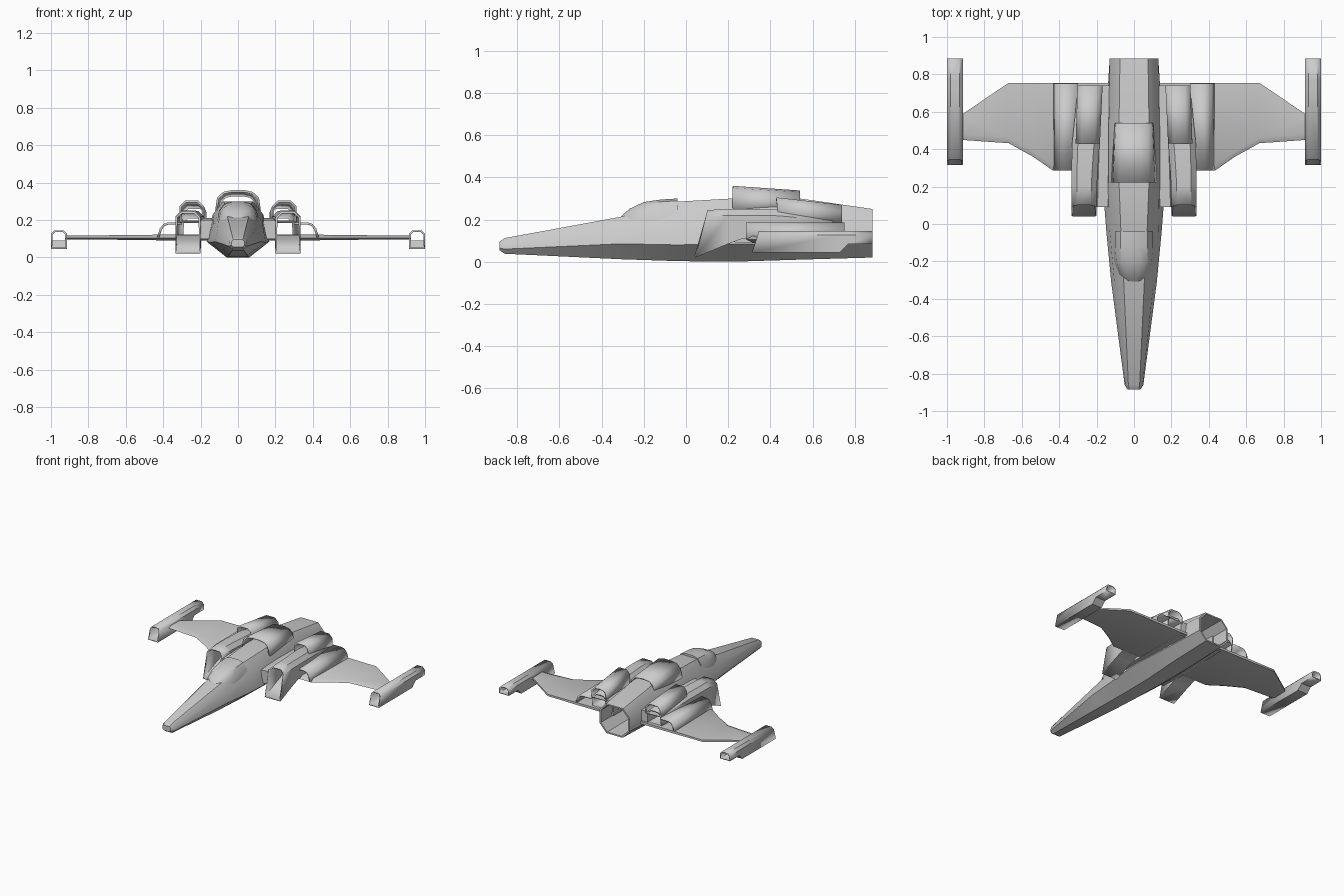
import bpy, bmesh, math

if "Cube" in bpy.data.objects:
    bpy.data.objects.remove(bpy.data.objects["Cube"])


def finish(name, bm, mirror=False, thick=0, angle=35):
    bmesh.ops.recalc_face_normals(bm, faces=bm.faces)
    me = bpy.data.meshes.new(name)
    bm.to_mesh(me)
    bm.free()
    ob = bpy.data.objects.new(name, me)
    bpy.context.collection.objects.link(ob)
    bpy.ops.object.select_all(action='DESELECT')
    ob.select_set(True)
    bpy.context.view_layer.objects.active = ob
    bpy.ops.object.shade_smooth_by_angle(angle=math.radians(angle))
    if thick:
        m = ob.modifiers.new("wall", 'SOLIDIFY')
        m.thickness, m.offset = thick, -1
    if mirror:
        ob.modifiers.new("mirror", 'MIRROR')
    return ob


def loft(name, rings, closed=True, caps=(True, True), **kw):
    """Skin a list of equal-length rings of points."""
    bm = bmesh.new()
    vs = [[bm.verts.new(p) for p in r] for r in rings]
    n = len(rings[0])
    for a, b in zip(vs, vs[1:]):
        for i in range(n if closed else n - 1):
            j = (i + 1) % n
            bm.faces.new((a[i], a[j], b[j], b[i]))
    for use, r in zip(caps, (vs[0], vs[-1])):
        if use:
            bm.faces.new(r)
    return finish(name, bm, **kw)


def sym(y, half):
    """Close a right-hand half profile into a symmetric ring."""
    return [(x, y, z) for x, z in half] + [(-x, y, z) for x, z in reversed(half)]


def duct(y, x0, x1, z0, z1, c=.03, slant=0):
    """Box section with chamfered upper corners; slant leans the ring along y."""
    pts = [(x0, z0), (x1, z0), (x1, z1 - c), (x1 - c, z1), (x0 + c, z1), (x0, z1 - c)]
    return [(x, y + slant * (z - z0), z) for x, z in pts]


# Fuselage, ending in a hollow exhaust
tail = [(.07, .02), (.13, .085), (.13, .19), (.075, .25)]
inner = [(x * .91, .135 + (z - .135) * .91) for x, z in tail]
loft("fuselage", [
    sym(-.885, [(.025, .055), (.035, .065), (.035, .085), (.025, .095)]),
    sym(-.86, [(.03, .038), (.05, .06), (.046, .09), (.03, .112)]),
    sym(-.31, [(.05, .012), (.122, .085), (.105, .16), (.055, .213)]),
    sym(-.04, [(.055, .003), (.148, .08), (.13, .19), (.07, .285)]),
    sym(.22, [(.06, 0), (.168, .085), (.135, .23), (.08, .30)]),
    sym(.54, [(.07, .01), (.152, .08), (.135, .22), (.08, .30)]),
    sym(.885, tail), sym(.885, inner), sym(.6, inner)])

# Canopy
canopy = []
for y, w, z0, z1 in [(-.315, .035, .195, .207), (-.27, .08, .19, .25),
                     (-.2, .105, .185, .283), (-.12, .112, .187, .295), (-.04, .112, .19, .30)]:
    h = z1 - z0
    canopy.append(sym(y, [(w, z0), (.9 * w, z0 + .55 * h), (.65 * w, z0 + .9 * h), (.3 * w, z1)]))
loft("canopy", canopy)

# Dorsal air intake, open at both ends
loft("dorsal_intake", [
    sym(.222, [(.122, .25), (.112, .32), (.08, .35), (.035, .36)]),
    sym(.54, [(.105, .25), (.098, .30), (.07, .33), (.03, .338)])],
    closed=False, caps=(False, False), thick=.012)

# Side intakes: slanted scoop leading into a duct above the wing
loft("side_intake", [
    duct(.045, .2, .335, .02, .245, slant=.25),
    duct(.2, .198, .335, .085, .25),
    duct(.27, .195, .335, .11, .25),
    duct(.44, .183, .33, .11, .248),
    duct(.73, .172, .30, .11, .22)], caps=(False, False), mirror=True, thick=.012)

# Upper engine nacelles
loft("upper_nacelle", [
    duct(.44, .182, .312, .19, .305, slant=-.1),
    duct(.74, .168, .302, .185, .27)], caps=(False, False), mirror=True, thick=.012)

# Fairing joining the side intakes to the fuselage
loft("root_fairing", [
    duct(.09, .13, .205, .1, .2, .01),
    duct(.28, .12, .2, .09, .21, .01),
    duct(.74, .11, .185, .09, .2, .01)], mirror=True)

# Arched ducts on the wing roots
loft("wing_duct", [
    [(.432, y, .11), (.418, y, .155), (.398, y, .18), (.375, y, .187), (.30, y, .187)]
    for y in (.285, .752)], closed=False, caps=(False, False), mirror=True, thick=.012)

# Wings
loft("wing", [
    [(x, y0, .105), (x, y0 + .03, .107 + t), (x, y1, .107 + t * .6),
     (x, y1, .107 - t * .6), (x, y0 + .03, .107 - t)]
    for x, y0, y1, t in [(.1, .285, .755, .015), (.432, .285, .755, .015),
                         (.54, .36, .755, .013), (.67, .432, .755, .012), (.925, .45, .582, .01)]],
    mirror=True)

# Wing tip pods with a raised tail
loft("tip_pod", [
    duct(.315, .915, 1.0, .045, .145, .018, slant=.3),
    duct(.73, .915, 1.0, .045, .145, .018),
    duct(.77, .915, 1.0, .085, .145, .018),
    duct(.885, .915, 1.0, .085, .145, .018)], caps=(False, False), mirror=True, thick=.01)
